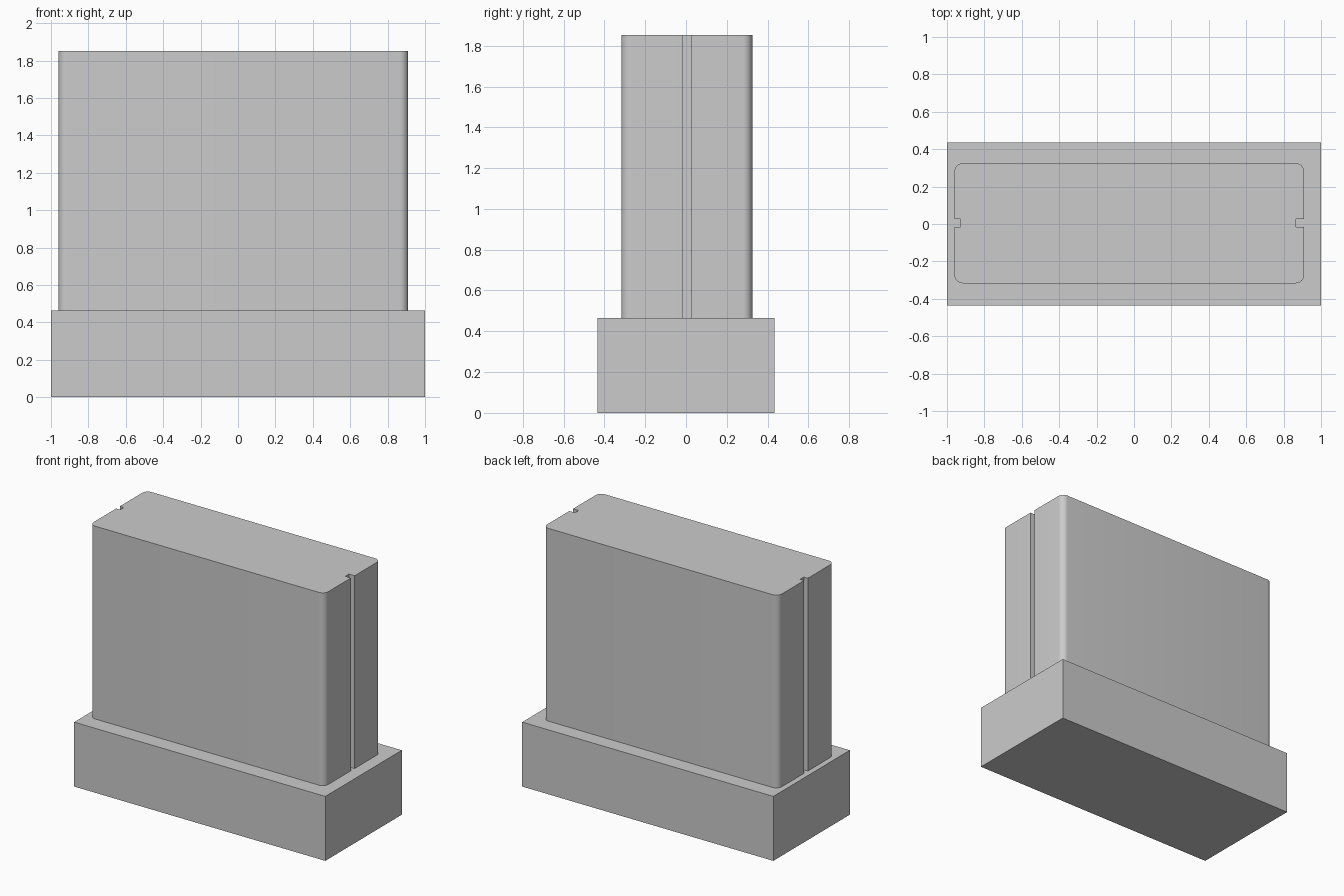
import bpy, bmesh, math

cube = bpy.data.objects.get("Cube")
if cube:
    bpy.data.objects.remove(cube, do_unlink=True)

grey = bpy.data.materials.new("plain_grey")
grey.use_nodes = True
grey.diffuse_color = (0.6, 0.6, 0.6, 1)
grey.node_tree.nodes["Principled BSDF"].inputs["Base Color"].default_value = (0.6, 0.6, 0.6, 1)


def extrude_outline(name, outline, z0, z1):
    """Extrude a counter-clockwise outline between two heights."""
    bm = bmesh.new()
    face = bm.faces.new([bm.verts.new((x, y, z0)) for x, y in outline])
    top = bmesh.ops.extrude_face_region(bm, geom=[face])["geom"]
    verts = [v for v in top if isinstance(v, bmesh.types.BMVert)]
    bmesh.ops.translate(bm, verts=verts, vec=(0, 0, z1 - z0))
    bmesh.ops.recalc_face_normals(bm, faces=bm.faces)
    mesh = bpy.data.meshes.new(name)
    bm.to_mesh(mesh)
    bm.free()
    mesh.materials.append(grey)
    obj = bpy.data.objects.new(name, mesh)
    bpy.context.collection.objects.link(obj)
    return obj


def corner(cx, cy, r, start, steps=8):
    """Quarter circle of outline points."""
    angles = [math.radians(start + 90 * i / steps) for i in range(steps + 1)]
    return [(cx + r * math.cos(a), cy + r * math.sin(a)) for a in angles]


# Rectangular base
BASE_TOP = 0.464
extrude_outline("base", [(-1, -0.435), (1, -0.435), (1, 0.435), (-1, 0.435)], 0, BASE_TOP)

# Upright block with rounded corners and a vertical groove in each end
x0, x1, y0, y1, r = -0.96, 0.91, -0.317, 0.325, 0.045
g0, g1 = -0.015, 0.027
outline = corner(x1 - r, y0 + r, r, -90)
outline += [(x1, g0), (x1 - 0.045, g0), (x1 - 0.045, g1), (x1, g1)]
outline += corner(x1 - r, y1 - r, r, 0)
outline += corner(x0 + r, y1 - r, r, 90)
outline += [(x0, g1), (x0 + 0.032, g1), (x0 + 0.032, g0), (x0, g0)]
outline += corner(x0 + r, y0 + r, r, 180)
block = extrude_outline("upright_block", outline, BASE_TOP, 1.852)

bpy.ops.object.select_all(action="DESELECT")
block.select_set(True)
bpy.context.view_layer.objects.active = block
bpy.ops.object.shade_smooth_by_angle(angle=math.radians(30))
